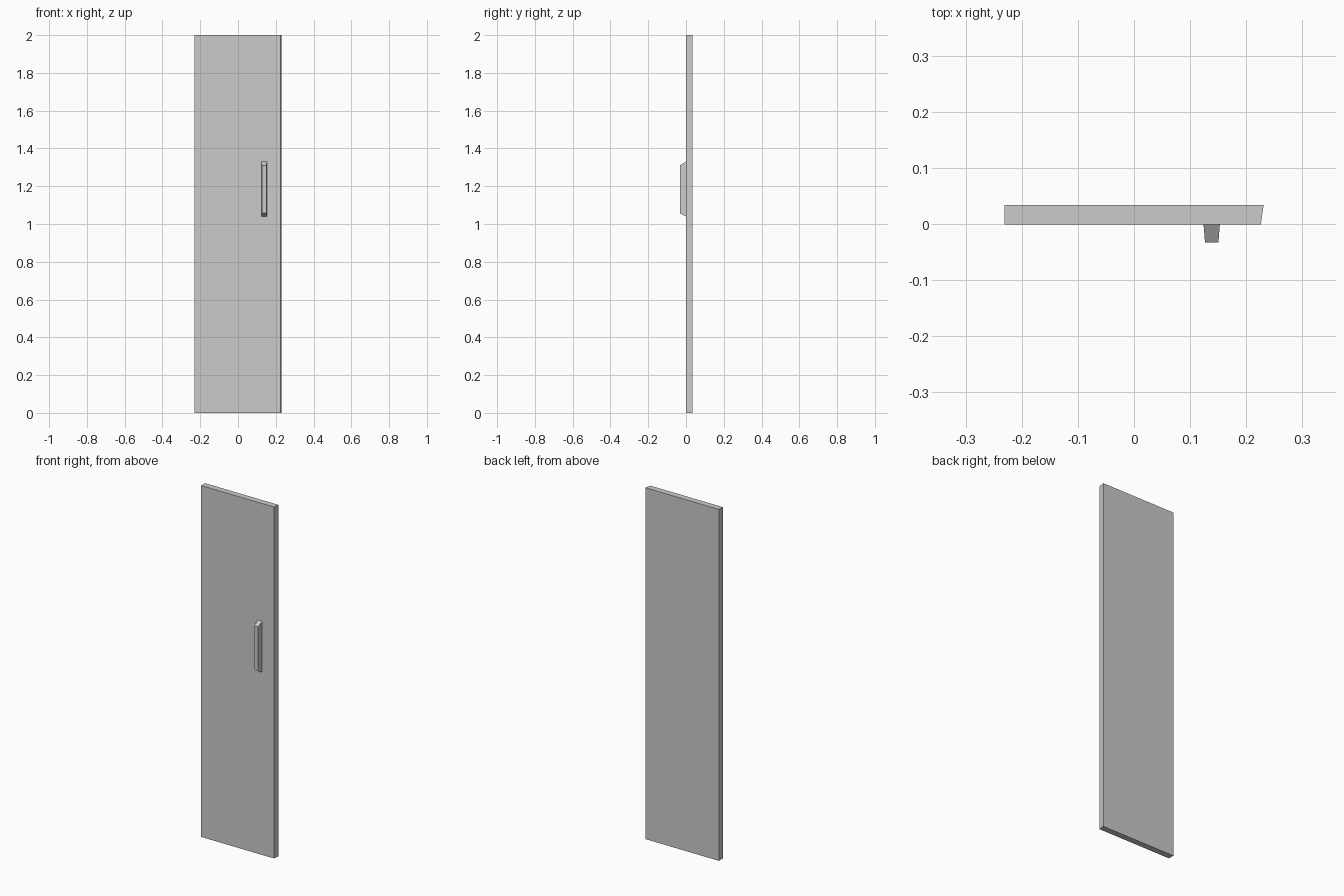
import bpy, bmesh

if "Cube" in bpy.data.objects:
    bpy.data.objects.remove(bpy.data.objects["Cube"])


def prism_between(name, back, front):
    """Six-sided solid between two rectangles (x0, x1, z0, z1, y) facing -y."""
    bm = bmesh.new()
    rings = []
    for x0, x1, z0, z1, y in (back, front):
        corners = ((x0, z0), (x1, z0), (x1, z1), (x0, z1))
        rings.append([bm.verts.new((x, y, z)) for x, z in corners])
    b, f = rings
    bm.faces.new(b[::-1])
    bm.faces.new(f)
    for i in range(4):
        j = (i + 1) % 4
        bm.faces.new((f[i], b[i], b[j], f[j]))
    bmesh.ops.recalc_face_normals(bm, faces=bm.faces)
    mesh = bpy.data.meshes.new(name)
    bm.to_mesh(mesh)
    bm.free()
    obj = bpy.data.objects.new(name, mesh)
    bpy.context.collection.objects.link(obj)
    return obj


FACE_Y = -0.001   # front surface of the door

# Door leaf, with its latch edge slightly bevelled
prism_between("door_panel",
              (-0.231, 0.231, 0.0, 2.0, 0.034),
              (-0.231, 0.226, 0.0, 2.0, FACE_Y))

# Tapered pull handle
prism_between("door_handle",
              (0.124, 0.153, 1.04, 1.33, FACE_Y),
              (0.1265, 0.1505, 1.057, 1.31, -0.033))
